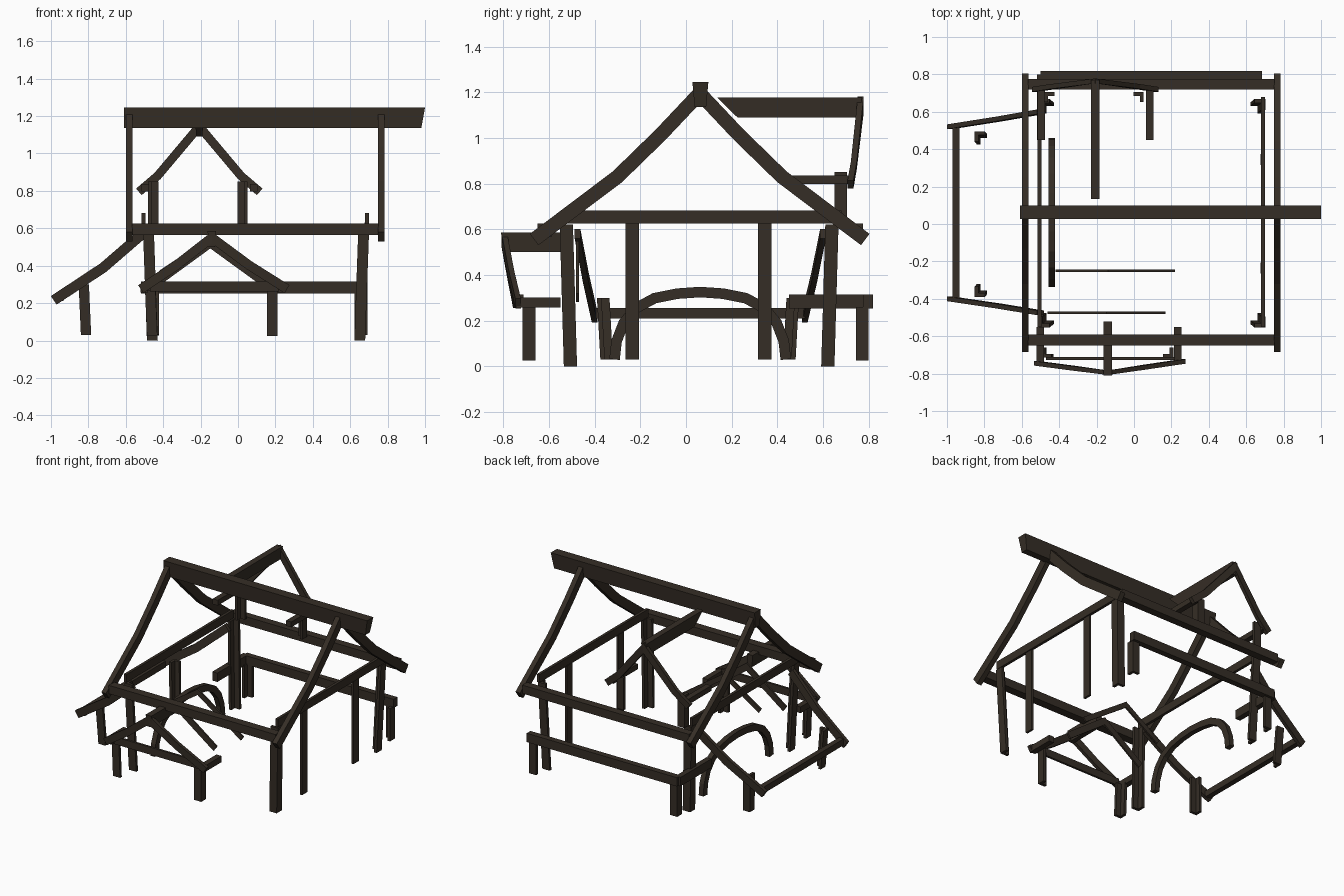
import bpy, bmesh
from mathutils import Vector

if "Cube" in bpy.data.objects:
    bpy.data.objects.remove(bpy.data.objects["Cube"])

wood = bpy.data.materials.new("dark_timber")
wood.diffuse_color = (0.036, 0.027, 0.019, 1)
wood.use_nodes = True
wood.node_tree.nodes["Principled BSDF"].inputs["Base Color"].default_value = wood.diffuse_color
X, Y = Vector((1, 0, 0)), Vector((0, 1, 0))


def loft(name, rings):
    """Closed solid through a list of equal-length vertex rings."""
    bm = bmesh.new()
    vs = [[bm.verts.new(p) for p in r] for r in rings]
    n = len(vs[0])
    for a, b in zip(vs, vs[1:]):
        for i in range(n):
            bm.faces.new((a[i], a[(i + 1) % n], b[(i + 1) % n], b[i]))
    bm.faces.new(vs[0][::-1])
    bm.faces.new(vs[-1])
    bmesh.ops.recalc_face_normals(bm, faces=bm.faces)
    me = bpy.data.meshes.new(name)
    bm.to_mesh(me)
    bm.free()
    me.materials.append(wood)
    ob = bpy.data.objects.new(name, me)
    bpy.context.collection.objects.link(ob)
    return ob


def sweep(name, path, side, width, depth):
    """Rectangular timber along a mitred path; 'side' is the width axis."""
    pts = [Vector(p) for p in path]
    rings = []
    for i, p in enumerate(pts):
        ns = []
        for j in (i - 1, i):
            if 0 <= j < len(pts) - 1:
                ns.append(side.cross(pts[j + 1] - pts[j]).normalized())
        n = sum(ns, Vector()).normalized()
        n = n * (depth / 2 / n.dot(ns[0]))
        s = side * width / 2
        rings.append([p - s - n, p + s - n, p + s + n, p - s + n])
    return loft(name, rings)


def box(name, x0, x1, y0, y1, z0, z1):
    return loft(name, [[(x0, y0, z), (x1, y0, z), (x1, y1, z), (x0, y1, z)] for z in (z0, z1)])


def ridge(name, axis, a0, a1, c, w, z0, z1, cut0=0, cut1=0):
    """Ridge beam, narrower below, with raked ends."""
    rings = []
    for a, cut in ((a0, cut0), (a1, -cut1)):
        prof = [(a + cut, -w * .36, z0), (a + cut, w * .36, z0), (a, w / 2, z1), (a, -w / 2, z1)]
        rings.append([(p, c + q, z) if axis == 'x' else (c + q, p, z) for p, q, z in prof])
    return loft(name, rings)


def corner_post(name, x, y, sx, sy, z0, z1, lean=(0, 0), w=.06, t=.02):
    """L-section post; (x, y) is the outer corner at the foot, sx/sy point outward."""
    prof = [(0, 0), (-w, 0), (-w, -t), (-t, -t), (-t, -w), (0, -w)]
    return loft(name, [[(x + sx * p + k * lean[0], y + sy * q + k * lean[1], z) for p, q in prof]
                       for k, z in ((0, z0), (1, z1))])


# Main roof: ridge and two curved gable frames
ridge("main_ridge", 'x', -.61, 1.0, .063, .07, 1.135, 1.245, 0, .02)
for nm, x in (("left", -.582), ("right", .766)):
    half = [(.725, .555), (.36, .83), (.17, 1.015), (0, 1.195)]
    path = [(x, .06 - d, z) for d, z in half] + [(x, .06 + d, z) for d, z in half[-2::-1]]
    sweep(nm + "_gable_rafters", path, X, .036, .062)

# Wall plates
box("front_wall_plate", -.566, .75, -.65, -.59, .565, .625)
box("back_wall_plate", -.566, .75, .72, .775, .565, .625)
box("right_wall_plate", .68, .70, -.55, .68, .625, .682)
box("left_wall_plate", -.515, -.495, -.55, .66, .625, .682)

# Tall wall posts
for sx, x in ((-1, -.487), (1, .68)):
    for sy, y in ((-1, -.535), (1, .65)):
        corner_post("wall_corner_post", x, y, sx, sy, 0, .62, (sx * .022, sy * .018), .058)
for y in (-.235, .345):
    box("right_wall_post", .676, .692, y - .03, y + .03, .03, .63)

# Front porch gable
ridge("porch_ridge", 'y', -.81, -.52, -.14, .045, .50, .585, .01)
sweep("porch_rafters", [(-.52, -.745, .275), (-.33, -.77, .402), (-.14, -.795, .55),
                        (.06, -.765, .402), (.262, -.735, .275)], Y, .024, .05)
box("porch_tie", -.47, .22, -.728, -.712, .262, .315)
for nm, x in (("left", -.5), ("right", .235)):
    box(nm + "_porch_plate", x - .02, x + .02, -.74, -.55, .258, .302)
corner_post("left_porch_post", -.487, -.715, -1, -1, .025, .27, (-.01, 0), .056)
corner_post("right_porch_post", .21, -.715, 1, -1, .025, .27, (0, 0), .056)
sweep("wall_rafters", [(-.45, -.475, .30), (-.148, -.475, .52), (.155, -.475, .30)], Y, .012, .045)
sweep("inner_rafters", [(-.41, -.25, .36), (-.14, -.25, .54), (.21, -.25, .30)], Y, .012, .035)

# Back dormer
ridge("dormer_ridge", 'y', .135, .77, -.207, .045, 1.09, 1.178, .09, .005)
sweep("dormer_rafters", [(-.53, .72, .795), (-.43, .735, .88), (-.207, .765, 1.145),
                         (.016, .735, .88), (.116, .72, .795)], Y, .026, .046)
for nm, x in (("left", -.495), ("right", .085)):
    box(nm + "_dormer_plate", x - .02, x + .02, .45, .725, .798, .836)
corner_post("left_dormer_post", -.48, .705, -1, 1, .62, .85, (0, 0), .054)
corner_post("right_dormer_post", .052, .705, 1, 1, .62, .85, (0, 0), .054)

# Low back extension
box("back_low_beam", -.5, .685, .775, .818, .252, .315)
box("back_low_side_beam", -.518, -.478, .45, .8, .252, .315)
corner_post("left_back_low_post", -.49, .80, -1, 1, .025, .26, (0, 0), .056)
corner_post("right_back_low_post", .68, .80, 1, 1, .025, .26, (0, 0), .056)

# Left lean-to
for y0, y1 in ((-.40, -.475), (.52, .60)):
    sweep("lean_to_rafter", [(-.985, y0, .215), (-.72, y0 * .48 + y1 * .52, .39),
                             (-.50, y1, .58)], Y, .025, .055)
box("lean_to_beam", -.97, -.932, -.395, .52, .21, .255)
for sy, y in ((-1, -.375), (1, .48)):
    corner_post("lean_to_post", -.84, y, -1, sy, .03, .30, (-.012, sy * .015), .055)

# Arched doorway in the left wall
arch = [(.375, .03), (.366, .11), (.335, .19), (.28, .255), (.2, .298), (.1, .318), (0, .325)]
path = [(-.44, .062 - d, z) for d, z in arch] + [(-.44, .062 + d, z) for d, z in arch[-2::-1]]
sweep("door_arch", path, X, .036, .046)
